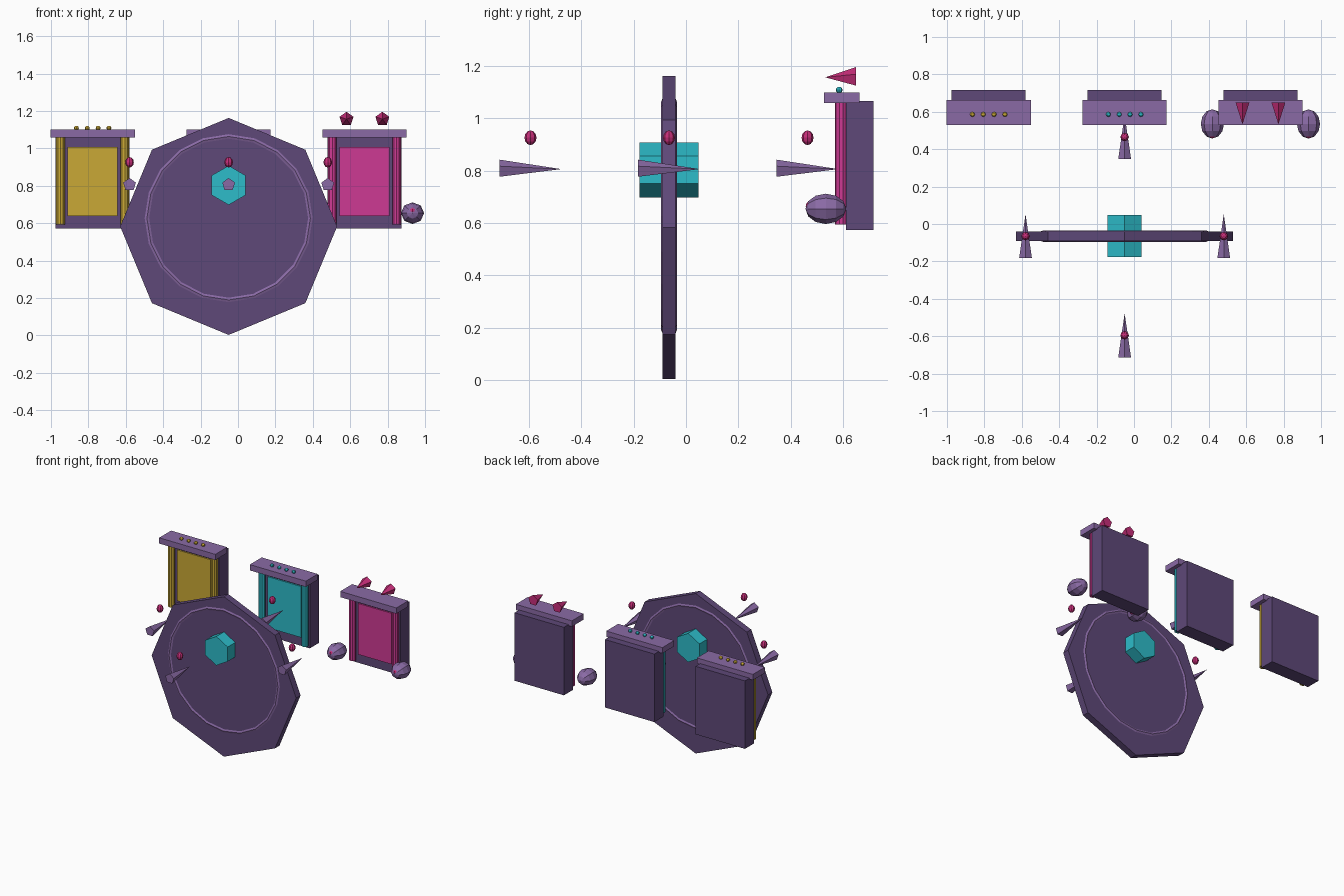
import bpy, bmesh
from math import sin, cos, pi

if "Cube" in bpy.data.objects:
    bpy.data.objects.remove(bpy.data.objects["Cube"], do_unlink=True)


def material(name, rgb):
    lin = [((c / 255 + 0.055) / 1.055) ** 2.4 for c in rgb] + [1.0]
    m = bpy.data.materials.new(name)
    m.use_nodes = True
    m.diffuse_color = lin
    m.node_tree.nodes["Principled BSDF"].inputs["Base Color"].default_value = lin
    return m


DARK = material("dark purple", (94, 72, 120))
LIGHT = material("light purple", (138, 106, 165))
TEAL = material("teal", (45, 188, 202))
GOLD = material("gold", (202, 169, 54))
PINK = material("pink", (206, 58, 148))
MAGENTA = material("magenta", (200, 46, 122))


def finish(bm, name, mat):
    bmesh.ops.recalc_face_normals(bm, faces=bm.faces)
    mesh = bpy.data.meshes.new(name)
    bm.to_mesh(mesh)
    bm.free()
    mesh.materials.append(mat)
    obj = bpy.data.objects.new(name, mesh)
    bpy.context.collection.objects.link(obj)
    return obj


def box(name, mat, x, y, z):
    """Box from (min, max) pairs."""
    bm = bmesh.new()
    bmesh.ops.create_cube(bm, size=1)
    for v in bm.verts:
        v.co = [lo + (c + 0.5) * (hi - lo) for c, (lo, hi) in zip(v.co, (x, y, z))]
    return finish(bm, name, mat)


def prism(name, mat, sides, x, z, r, base_y, end_y, pointed=False):
    """Polygon with a corner on top, run along y to a flat end or a point."""
    bm = bmesh.new()
    angles = [2 * pi * i / sides for i in range(sides)]

    def loop(y):
        return [bm.verts.new((x + r * sin(a), y, z + r * cos(a))) for a in angles]

    base = loop(base_y)
    bm.faces.new(base)
    if pointed:
        tip = bm.verts.new((x, end_y, z))
        for i in range(sides):
            bm.faces.new((base[i - 1], base[i], tip))
    else:
        end = loop(end_y)
        bm.faces.new(end)
        for i in range(sides):
            bm.faces.new((base[i - 1], base[i], end[i], end[i - 1]))
    return finish(bm, name, mat)


def ball(name, mat, centre, radii, pole_y=False):
    bm = bmesh.new()
    bmesh.ops.create_uvsphere(bm, u_segments=8, v_segments=6, radius=1)
    for v in bm.verts:
        a, b, c = v.co
        co = (a, c, b) if pole_y else (a, b, c)
        v.co = [m + k * r for m, k, r in zip(centre, co, radii)]
    return finish(bm, name, mat)


def column(name, mat, x, y, r, z0, z1):
    bm = bmesh.new()
    bmesh.ops.create_cone(bm, cap_ends=True, segments=10, radius1=r, radius2=r, depth=z1 - z0)
    bmesh.ops.translate(bm, verts=bm.verts, vec=(x, y, (z0 + z1) / 2))
    return finish(bm, name, mat)


MID_X, MID_Y = -0.05, -0.065

# Upright wheel with rim ring and hub
prism("wheel_disc", DARK, 8, MID_X, 0.583, 0.58, MID_Y - 0.025, MID_Y + 0.025)
bpy.ops.mesh.primitive_torus_add(location=(MID_X, MID_Y, 0.627), rotation=(pi / 2, 0, 0),
                                 major_segments=20, minor_segments=8,
                                 major_radius=0.437, minor_radius=0.03)
ring = bpy.context.object
ring.name = "wheel_ring"
ring.data.materials.append(LIGHT)
prism("wheel_hub", TEAL, 6, MID_X, 0.803, 0.105, MID_Y - 0.112, MID_Y + 0.112)

# Four spikes around the wheel, each with a floating bead
for i in range(4):
    x = MID_X + 0.53 * cos(i * pi / 2)
    y = MID_Y + 0.53 * sin(i * pi / 2)
    prism(f"spike_{i}", LIGHT, 5, x, 0.806, 0.036, y - 0.118, y + 0.118, pointed=True)
    ball(f"spike_bead_{i}", MAGENTA, (x, y, 0.926), (0.023, 0.023, 0.028))

# Three booths in a row behind
for label, mat, cx in (("right", GOLD, -0.777), ("middle", TEAL, -0.05), ("left", PINK, 0.676)):
    box(f"{label}_booth_back", DARK, (cx - 0.198, cx + 0.198), (0.612, 0.717), (0.573, 1.066))
    box(f"{label}_booth_lintel", LIGHT, (cx - 0.225, cx + 0.225), (0.528, 0.664), (1.058, 1.1))
    box(f"{label}_booth_panel", mat, (cx - 0.134, cx + 0.134), (0.603, 0.62), (0.638, 1.008))
    for side in (-1, 1):
        column(f"{label}_booth_column_{side}", mat, cx + side * 0.172, 0.594, 0.024, 0.594, 1.06)
    if mat is not PINK:
        # Bead row on the lintel
        for i in range(4):
            ball(f"{label}_booth_bead_{i}", mat, (cx + (i - 1.5) * 0.058, 0.586, 1.109),
                 (0.013, 0.013, 0.012))
    else:
        # Horns on the lintel and round lamps at the foot
        for side in (-1, 1):
            prism(f"horn_{side}", MAGENTA, 5, cx + side * 0.096, 1.157, 0.039, 0.65, 0.533, pointed=True)
            lx = cx + side * 0.257
            ball(f"lamp_{side}", LIGHT, (lx, 0.535, 0.654), (0.062, 0.078, 0.058), pole_y=True)
            ball(f"lamp_stud_{side}", MAGENTA, (lx, 0.478, 0.664), (0.02, 0.02, 0.022))
